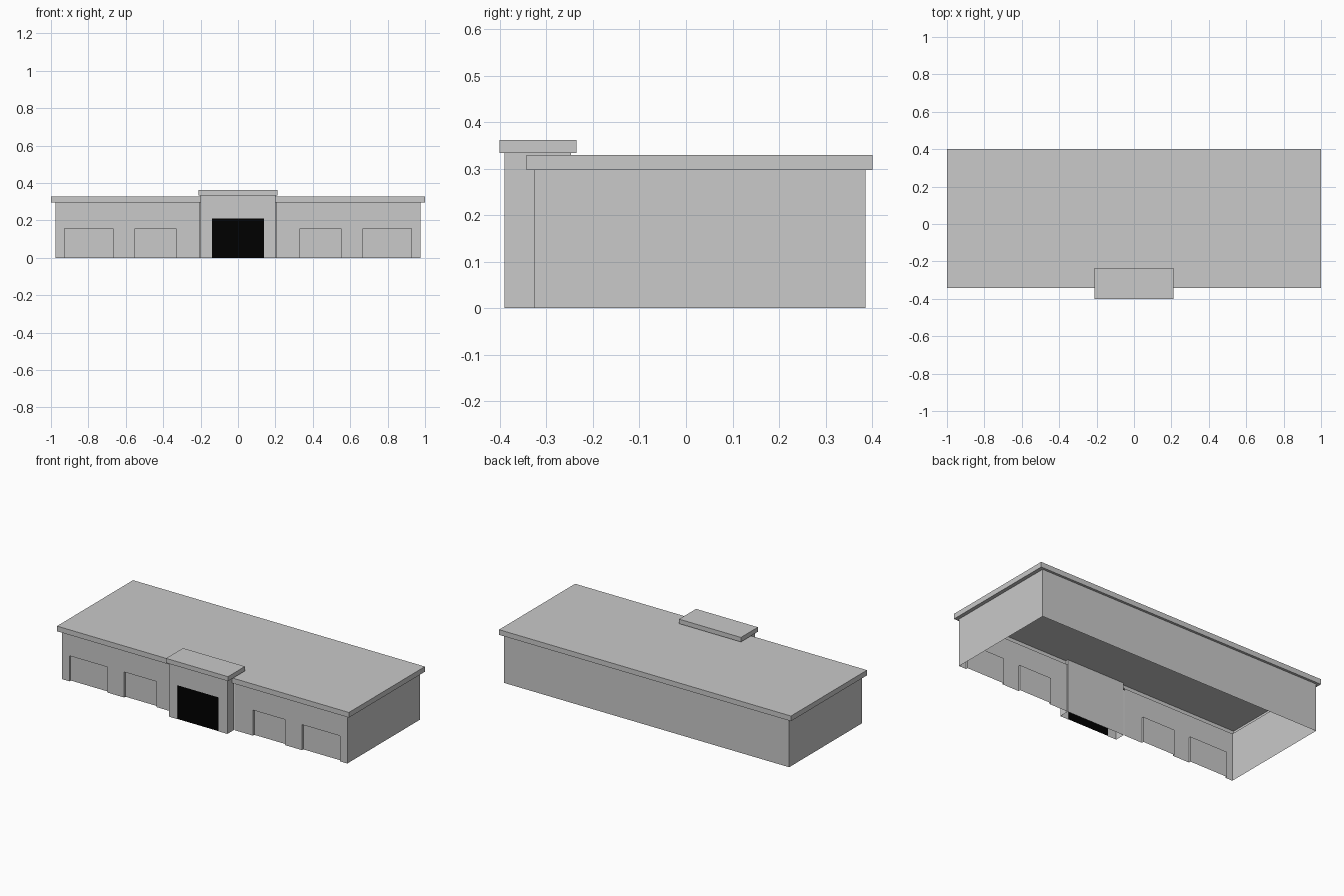
import bpy
import bmesh

cube = bpy.data.objects.get("Cube")
if cube:
    bpy.data.objects.remove(cube, do_unlink=True)


def material(name, value):
    mat = bpy.data.materials.new(name)
    mat.use_nodes = True
    colour = (value, value, value, 1)
    mat.diffuse_color = colour
    mat.node_tree.nodes["Principled BSDF"].inputs["Base Color"].default_value = colour
    return mat


GREY = material("light grey", 0.588)
BLACK = material("door black", 0.0)


def finish(name, bm):
    mesh = bpy.data.meshes.new(name)
    bm.to_mesh(mesh)
    bm.free()
    mesh.materials.append(GREY)
    mesh.materials.append(BLACK)
    obj = bpy.data.objects.new(name, mesh)
    bpy.context.collection.objects.link(obj)


def quad(bm, *points, mat=0):
    face = bm.faces.new([bm.verts.new(p) for p in points])
    face.material_index = mat


def panel(bm, x0, x1, y, z0, z1, mat=0):
    """Upright face looking towards the front, or the back if x0 > x1."""
    quad(bm, (x0, y, z0), (x1, y, z0), (x1, y, z1), (x0, y, z1), mat=mat)


def facade(bm, start, end, y, top, openings, height, depth, mat=0):
    """Front wall with shallow recesses standing on the ground."""
    x = start
    back = y + depth
    for a, b in openings:
        panel(bm, x, a, y, 0, top)
        panel(bm, a, b, y, height, top)
        panel(bm, a, b, back, 0, height, mat)
        quad(bm, (a, y, 0), (a, back, 0), (a, back, height), (a, y, height), mat=mat)
        quad(bm, (b, back, 0), (b, y, 0), (b, y, height), (b, back, height), mat=mat)
        quad(bm, (a, y, height), (a, back, height), (b, back, height), (b, y, height), mat=mat)
        x = b
    panel(bm, x, end, y, 0, top)


def sides(bm, half, y0, y1, top):
    quad(bm, (half, y0, 0), (half, y1, 0), (half, y1, top), (half, y0, top))
    quad(bm, (-half, y1, 0), (-half, y0, 0), (-half, y0, top), (-half, y1, top))


def box_mesh(half, y0, y1, z0, z1):
    bm = bmesh.new()
    bmesh.ops.create_cube(bm, size=1)
    for v in bm.verts:
        v.co.x *= 2 * half
        v.co.y = y0 if v.co.y < 0 else y1
        v.co.z = z0 if v.co.z < 0 else z1
    return bm


# Main walls: a hollow shell, open underneath, with four recessed bays
EAVES, ROOF, FRONT, BACK, HALF = 0.297, 0.329, -0.326, 0.386, 0.977
PORCH, PORCH_TOP = 0.2, 0.335
GAP_EDGE = PORCH + 0.006
bays = [(0.331, 0.552), (0.667, 0.927)]
mirrored = [(-b, -a) for a, b in reversed(bays)]
bm = bmesh.new()
facade(bm, -HALF, -GAP_EDGE, FRONT, EAVES, mirrored, 0.158, 0.013)
facade(bm, GAP_EDGE, HALF, FRONT, EAVES, bays, 0.158, 0.013)
sides(bm, HALF, FRONT, BACK, EAVES)
panel(bm, HALF, -HALF, BACK, 0, EAVES)
finish("main_walls", bm)

# Overhanging flat roof, its underside open inside the walls
bm = box_mesh(1.0, -0.343, 0.401, EAVES, ROOF)
bm.normal_update()
underside = min(bm.faces, key=lambda f: f.calc_center_median().z)
bmesh.ops.inset_individual(bm, faces=[underside], thickness=0.01)
for v in underside.verts:
    v.co.x = HALF if v.co.x > 0 else -HALF
    v.co.y = BACK if v.co.y > 0 else FRONT
bmesh.ops.delete(bm, geom=[underside], context="FACES_ONLY")
finish("main_roof", bm)

# Entrance porch with a black doorway and a closed back
bm = bmesh.new()
facade(bm, -PORCH, PORCH, -0.39, PORCH_TOP, [(-0.14, 0.14)], 0.21, 0.002, 1)
sides(bm, PORCH, -0.39, FRONT, PORCH_TOP)
panel(bm, PORCH, -PORCH, FRONT, 0, PORCH_TOP)
finish("porch_walls", bm)

# Porch top running back over the roof, and its cap
finish("porch_top", box_mesh(PORCH, FRONT, -0.247, ROOF, PORCH_TOP))
finish("porch_cap", box_mesh(0.212, -0.401, -0.235, 0.334, 0.362))
